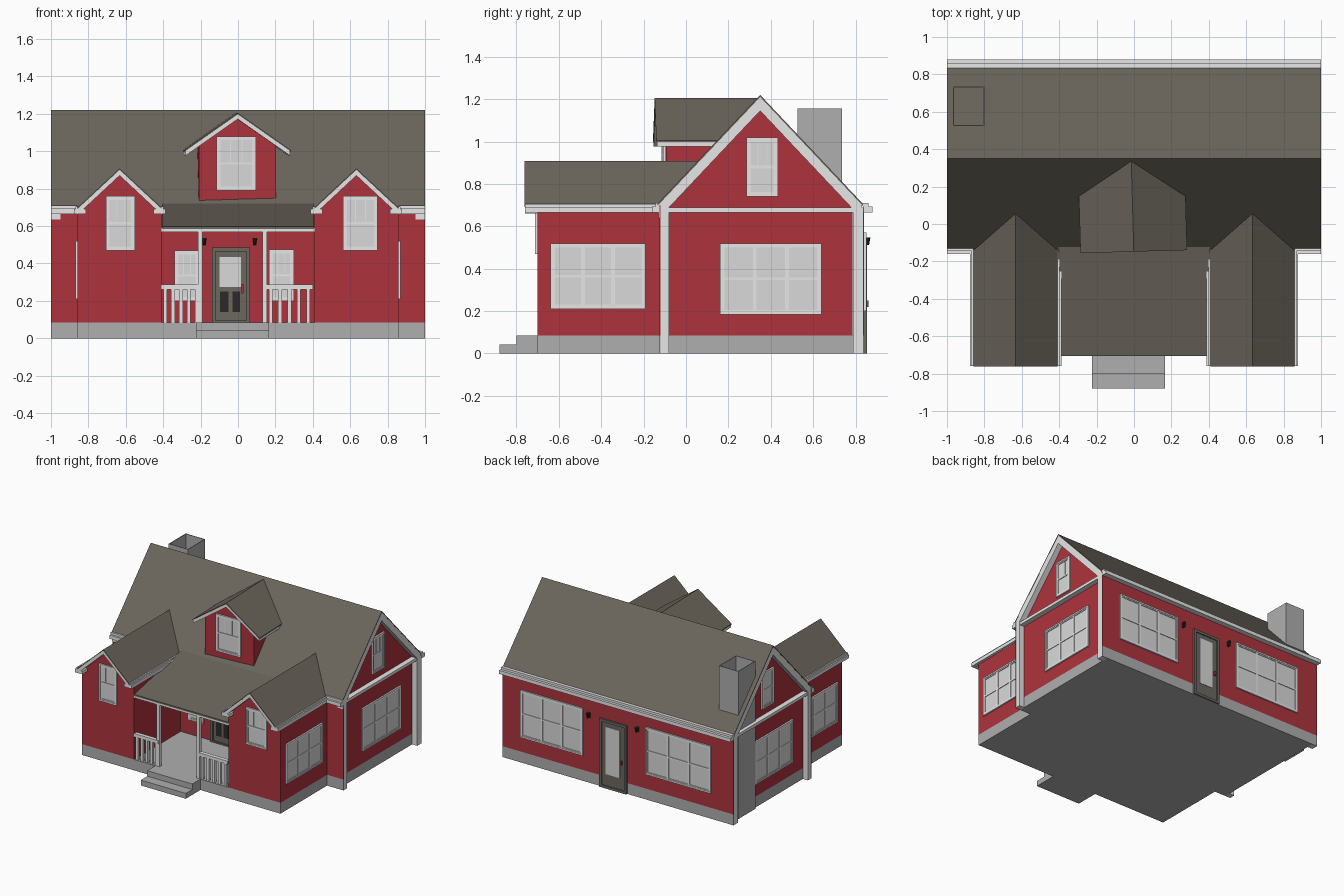
import bpy, bmesh, math
from mathutils import Matrix, Vector

if "Cube" in bpy.data.objects:
    bpy.data.objects.remove(bpy.data.objects["Cube"])

def mat(name, r, g, b):
    m = bpy.data.materials.new(name)
    m.diffuse_color = (r, g, b, 1)
    m.use_nodes = True
    m.node_tree.nodes["Principled BSDF"].inputs["Base Color"].default_value = m.diffuse_color
    return m

RED = mat("red siding", 0.42, 0.033, 0.046)
ROOF = mat("brown roof", 0.145, 0.13, 0.105)
WHITE = mat("white trim", 0.8, 0.8, 0.8)
GREY = mat("grey concrete", 0.43, 0.43, 0.43)
GLASS = mat("pale glass", 0.7, 0.7, 0.7)
TAUPE = mat("taupe door", 0.15, 0.14, 0.115)
DARK = mat("dark metal", 0.025, 0.023, 0.02)

def finish(name, bm, material):
    bmesh.ops.recalc_face_normals(bm, faces=bm.faces)
    me = bpy.data.meshes.new(name)
    bm.to_mesh(me)
    bm.free()
    me.materials.append(material)
    ob = bpy.data.objects.new(name, me)
    bpy.context.collection.objects.link(ob)
    return ob

def boxes(name, material, *items):
    """One object from boxes given as (x0, x1, y0, y1, z0, z1)."""
    bm = bmesh.new()
    for x0, x1, y0, y1, z0, z1 in items:
        m = Matrix.Translation(((x0 + x1) / 2, (y0 + y1) / 2, (z0 + z1) / 2))
        m = m @ Matrix.Diagonal((abs(x1 - x0), abs(y1 - y0), abs(z1 - z0), 1))
        bmesh.ops.create_cube(bm, size=1, matrix=m)
    return finish(name, bm, material)

def prism(name, material, pts, axis, a, b):
    """Profile (u, z) extruded along x or y."""
    bm = bmesh.new()
    at = lambda u, z, d: (d, u, z) if axis == 'x' else (u, d, z)
    face = bm.faces.new([bm.verts.new(at(u, z, a)) for u, z in pts])
    ext = bmesh.ops.extrude_face_region(bm, geom=[face])
    move = Vector(at(0, 0, b - a))
    bmesh.ops.translate(bm, vec=move, verts=[v for v in ext['geom'] if isinstance(v, bmesh.types.BMVert)])
    return finish(name, bm, material)

def chevron(c, half, ridge, slope, t):
    e = ridge - slope * half
    return [(c - half, e), (c, ridge), (c + half, e),
            (c + half, e - t), (c, ridge - t), (c - half, e - t)]

def gable(c, half, z0, ridge, slope):
    e = ridge - slope * half
    return [(c - half, z0), (c + half, z0), (c + half, e), (c, ridge), (c - half, e)]

def on_wall(axis, sign, d):
    """Turns (u0, u1, depth0, depth1, z0, z1) on a wall into a world box."""
    def f(u0, u1, p0, p1, z0, z1):
        q0, q1 = d + sign * p0, d + sign * p1
        return (q0, q1, u0, u1, z0, z1) if axis == 'x' else (u0, u1, q0, q1, z0, z1)
    return f

def ring(f, u0, u1, z0, z1, w, p):
    return [f(u0, u1, -0.003, p, z0, z0 + w), f(u0, u1, -0.003, p, z1 - w, z1),
            f(u0, u0 + w, -0.003, p, z0 + w, z1 - w), f(u1 - w, u1, -0.003, p, z0 + w, z1 - w)]

def window(name, f, u0, u1, z0, z1, n=1):
    frame = ring(f, u0, u1, z0, z1, 0.012, 0.012)
    step = (u1 - u0 - 0.024) / n
    mid = (z0 + z1) / 2
    for i in range(n):
        a = u0 + 0.012 + i * step
        b = a + step
        frame += ring(f, a, b, z0 + 0.012, z1 - 0.012, 0.009, 0.009)
        frame.append(f(a, b, 0, 0.009, mid - 0.006, mid + 0.006))
        if n == 1:  # upper sash bars
            for k in (1, 2):
                c = a + step * k / 3
                frame.append(f(c - 0.002, c + 0.002, 0, 0.007, mid, z1 - 0.012))
    return [boxes(name + "_frame", WHITE, *frame),
            boxes(name + "_glass", GLASS, f(u0 + 0.005, u1 - 0.005, -0.003, 0.004, z0 + 0.005, z1 - 0.005))]

def lamp(name, x, y, s, z):
    boxes(name + "_bracket", DARK, (x - 0.01, x + 0.01, y, y + s * 0.006, z - 0.02, z + 0.02),
          (x - 0.003, x + 0.003, y, y + s * 0.022, z + 0.012, z + 0.018))
    bm = bmesh.new()
    bmesh.ops.create_cone(bm, cap_ends=True, segments=10, radius1=0.006, radius2=0.012, depth=0.035,
                          matrix=Matrix.Translation((x, y + s * 0.018, z)))
    finish(name + "_shade", bm, DARK)

# main house: foundation, gable walls, full-width front and back walls
F = 0.085
boxes("main_foundation", GREY, (-0.955, 0.955, -0.12, 0.835, 0, F),
      (-1, 1, -0.125, -0.12, 0, F), (-1, 1, 0.835, 0.84, 0, F))
prism("main_walls", RED, gable(0.35, 0.435, F, 1.19, 1.06), 'x', -0.955, 0.955)
boxes("front_and_back_walls", RED, (-1, 1, -0.125, -0.12, F, 0.70), (-1, 1, 0.835, 0.84, F, 0.69))
prism("main_roof", ROOF, chevron(0.35, 0.485, 1.22, 1.06, 0.01), 'x', -1, 1)
for side, s in (("left", -1), ("right", 1)):
    prism(side + "_rake_trim", WHITE, chevron(0.35, 0.48, 1.21, 1.06, 0.065), 'x', s * 0.95, s * 0.999)
    boxes(side + "_corner_posts", WHITE, (s * 0.95, s * 0.999, -0.12, -0.08, 0, 0.69),
          (s * 0.95, s * 0.999, 0.787, 0.835, 0, 0.69))
    boxes(side + "_gable_band", WHITE, (s * 0.95, s * 0.995, -0.08, 0.79, 0.665, 0.688))
boxes("main_gutters", WHITE, (-1, 1, 0.835, 0.86, 0.665, 0.71), (-1, 1, 0.86, 0.88, 0.665, 0.693),
      (-1, -0.86, -0.145, -0.12, 0.665, 0.71), (-1, -0.86, -0.16, -0.145, 0.665, 0.693),
      (0.86, 1, -0.145, -0.12, 0.665, 0.71), (0.86, 1, -0.16, -0.145, 0.665, 0.693))

# front wings
for side, s in (("left", -1), ("right", 1)):
    c = s * 0.633
    boxes(side + "_wing_foundation", GREY, (c - 0.225, c + 0.225, -0.70, -0.1, 0, F))
    prism(side + "_wing_walls", RED, gable(c, 0.225, F, 0.88, 0.93), 'y', -0.70, -0.02)
    prism(side + "_wing_roof", ROOF, chevron(c, 0.225, 0.908, 0.93, 0.008), 'y', -0.762, 0.055)
    prism(side + "_wing_rake_trim", WHITE, chevron(c, 0.225, 0.90, 0.93, 0.03), 'y', -0.76, -0.04)
    trim = []
    for k in (-1, 1):
        e = c + k * 0.225
        trim += [(e, e + k * 0.01, -0.76, -0.12, 0.665, 0.705),
                 (e + k * 0.01, e + k * 0.02, -0.76, -0.12, 0.665, 0.692),
                 (e - k * 0.045, e, -0.76, -0.70, 0.665, 0.69)]
    boxes(side + "_wing_gutters", WHITE, *trim)
    window(side + "_wing_side_window", on_wall('x', s, s * 0.858), -0.64, -0.19, 0.21, 0.52, 3)
    g = on_wall('x', s, s * 0.955)
    y0, y1 = (0.05, 0.52) if s < 0 else (0.16, 0.64)
    window(side + "_gable_window", g, y0, y1, 0.185, 0.52, 3)
    window(side + "_attic_window", g, 0.285, 0.435, 0.74, 1.02)
front_wing = on_wall('y', -1, -0.70)
window("left_wing_front_window", front_wing, -0.707, -0.552, 0.47, 0.76)
window("right_wing_front_window", front_wing, 0.562, 0.747, 0.47, 0.76)

# porch
boxes("porch_floor", GREY, (-0.41, 0.41, -0.70, -0.12, 0, F))
boxes("porch_steps", GREY, (-0.225, 0.165, -0.80, -0.70, 0, F), (-0.225, 0.165, -0.88, -0.80, 0, 0.042))
prism("porch_roof", ROOF, [(-0.705, 0.597), (-0.11, 0.722), (-0.11, 0.71), (-0.705, 0.585)], 'x', -0.405, 0.405)
boxes("porch_beam", WHITE, (-0.41, 0.41, -0.70, -0.67, 0.567, 0.593))
boxes("porch_posts", WHITE, (-0.215, -0.19, -0.698, -0.673, F, 0.57), (0.13, 0.155, -0.698, -0.673, F, 0.57))
rails = []
for a, b in ((-0.41, -0.20), (0.15, 0.40)):
    rails.append((a, b, -0.70, -0.67, 0.262, 0.288))
    for i in range(5):
        x = a + (b - a) * (i + 0.5) / 5
        rails.append((x - 0.01, x + 0.01, -0.695, -0.675, F, 0.265))
boxes("porch_railings", WHITE, *rails)

# front door with porch windows
fw = on_wall('y', -1, -0.125)
window("porch_left_window", fw, -0.34, -0.205, 0.2, 0.47)
window("porch_right_window", fw, 0.165, 0.30, 0.2, 0.475)
boxes("front_door", TAUPE, fw(-0.12, 0.05, -0.003, 0.008, F, 0.47),
      *ring(fw, -0.14, 0.065, F - 0.01, 0.485, 0.02, 0.018))
boxes("front_door_glass", GLASS, fw(-0.10, 0.015, 0, 0.011, 0.275, 0.435))
boxes("front_door_panels", DARK, fw(-0.095, -0.05, 0, 0.010, 0.14, 0.25), fw(-0.03, 0.01, 0, 0.010, 0.14, 0.25))
boxes("front_door_handle", RED, fw(0.02, 0.03, 0, 0.02, 0.24, 0.29))
lamp("front_left_lamp", -0.18, -0.125, -1, 0.515)
lamp("front_right_lamp", 0.09, -0.125, -1, 0.515)

# back door and windows
bw = on_wall('y', 1, 0.84)
window("back_right_window", bw, 0.30, 0.84, 0.2, 0.57, 3)
window("back_left_window", bw, -0.81, -0.24, 0.2, 0.57, 3)
boxes("back_door", TAUPE, bw(-0.06, 0.14, -0.003, 0.006, 0.01, 0.52),
      *ring(bw, -0.08, 0.155, 0, 0.535, 0.02, 0.014))
boxes("back_door_glass", GLASS, bw(-0.02, 0.10, 0, 0.009, 0.11, 0.48))
boxes("back_door_handle", RED, bw(-0.045, -0.03, 0, 0.02, 0.22, 0.25))
lamp("back_right_lamp", 0.25, 0.84, 1, 0.53)
lamp("back_left_lamp", -0.17, 0.84, 1, 0.53)

# dormer, turned very slightly on the roof
dormer = [prism("dormer_walls", RED, gable(-0.008, 0.207, 0.73, 1.18, 0.7), 'y', -0.10, 0.30),
          prism("dormer_roof", ROOF, chevron(-0.008, 0.285, 1.205, 0.7, 0.008), 'y', -0.148, 0.336),
          prism("dormer_trim", WHITE, chevron(-0.008, 0.28, 1.197, 0.7, 0.025), 'y', -0.145, 0.30)]
dormer += window("dormer_window", on_wall('y', -1, -0.10), -0.12, 0.09, 0.79, 1.08)
pivot = Matrix.Translation((-0.01, 0.1, 0))
for ob in dormer:
    ob.data.transform(pivot @ Matrix.Rotation(math.radians(1.6), 4, 'Z') @ pivot.inverted())

# open chimney running down the left wall
X0, X1, Y0, Y1, T = -0.967, -0.80, 0.525, 0.735, 0.005
boxes("chimney", GREY, (X0, X0 + T, Y0, Y1, 0, 1.155), (X1 - T, X1, Y0, Y1, 0, 1.155),
      (X0 + T, X1 - T, Y0, Y0 + T, 0, 1.155), (X0 + T, X1 - T, Y1 - T, Y1, 0, 1.155))
